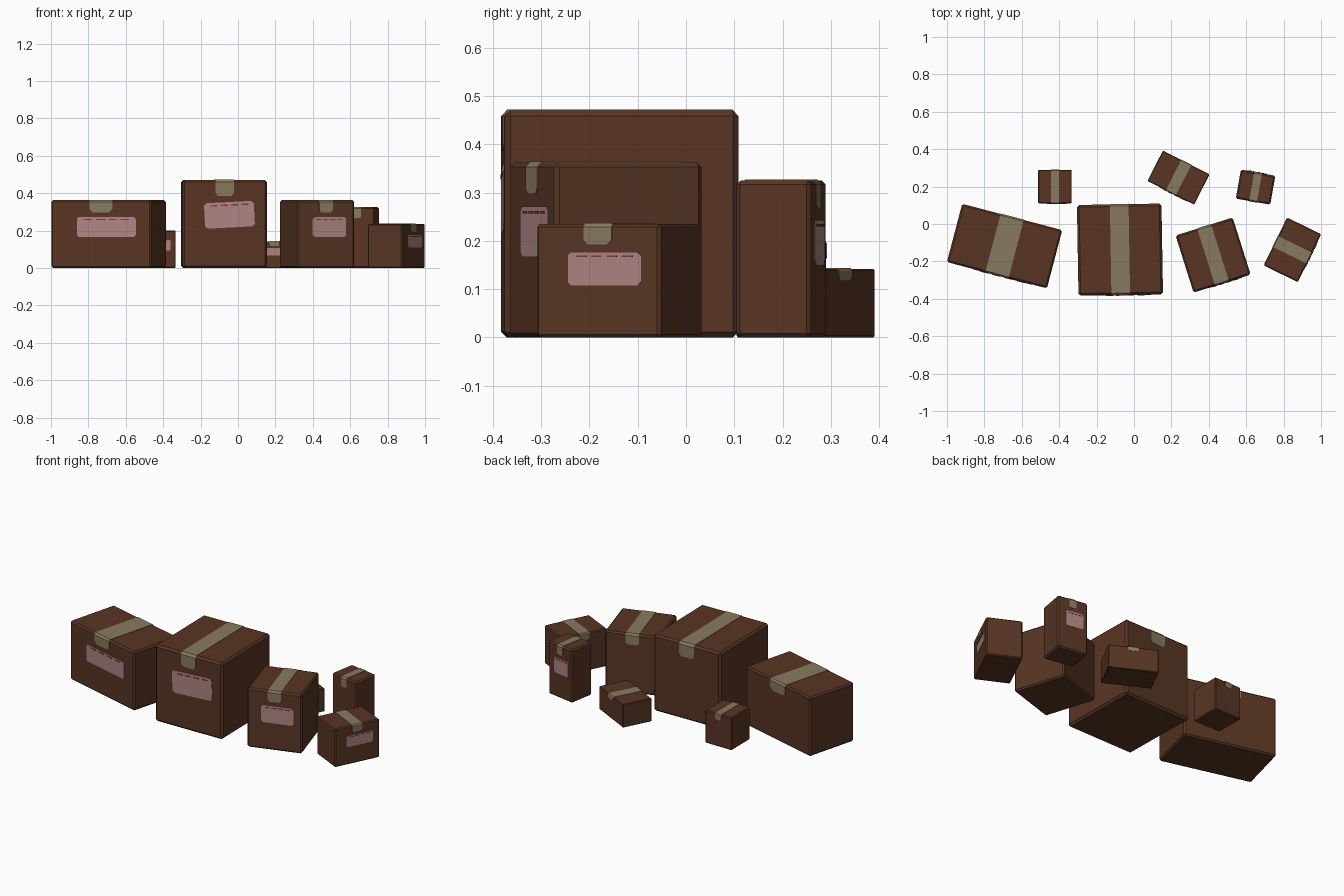
import bpy, bmesh, math
from mathutils import Matrix, Vector

if "Cube" in bpy.data.objects:
    bpy.data.objects.remove(bpy.data.objects["Cube"])


def make_material(name, rgb):
    m = bpy.data.materials.new(name)
    m.diffuse_color = (*rgb, 1.0)
    m.use_nodes = True
    m.node_tree.nodes["Principled BSDF"].inputs["Base Color"].default_value = m.diffuse_color
    return m


CARD = make_material("brown cardboard", (0.098, 0.036, 0.017))
TAPE = make_material("beige tape", (0.245, 0.195, 0.115))
LABEL = make_material("pale pink label", (0.42, 0.235, 0.23))
RED = make_material("red print", (0.30, 0.03, 0.035))


def finish(bm, name, mat, place):
    bmesh.ops.recalc_face_normals(bm, faces=bm.faces)
    mesh = bpy.data.meshes.new(name)
    bm.to_mesh(mesh)
    bm.free()
    mesh.materials.append(mat)
    ob = bpy.data.objects.new(name, mesh)
    ob.matrix_world = place
    bpy.context.collection.objects.link(ob)
    return ob


def carton(name, w, d, h, place):
    # box body with lightly chamfered edges
    b = 0.025 * h
    bm = bmesh.new()
    bmesh.ops.create_cube(bm, size=1)
    bmesh.ops.scale(bm, vec=(w, d, h), verts=bm.verts)
    bmesh.ops.translate(bm, vec=(0, 0, h / 2), verts=bm.verts)
    bmesh.ops.bevel(bm, geom=bm.edges[:], offset=b, segments=1, affect='EDGES')
    finish(bm, name + "_body", CARD, place)


def tape(name, d, h, tw, place):
    # strip over the top that folds down both ends, with clipped tips
    b, drop, t = 0.025 * h, 0.18 * h, 0.002
    c = 0.15 * tw
    y = d / 2 + t
    half = [(y, h - drop, tw / 2 - c), (y, h - drop + c, tw / 2),
            (y, h - b, tw / 2), (y - b, h + t, tw / 2)]
    rows = [(-p[0], p[1], p[2]) for p in half] + half[::-1]
    bm = bmesh.new()
    prev = None
    for py, pz, hw in rows:
        row = [bm.verts.new((-hw, py, pz)), bm.verts.new((hw, py, pz))]
        if prev:
            bm.faces.new((prev[0], prev[1], row[1], row[0]))
        prev = row
    ob = finish(bm, name + "_tape", TAPE, place)
    mod = ob.modifiers.new("thickness", 'SOLIDIFY')
    mod.thickness = 0.003


def plate(name, mat, cx, cz, w, h, y, thick, clip, tilt, place):
    # thin upright sheet with clipped corners
    pts = []
    for sx, sz in ((1, 1), (-1, 1), (-1, -1), (1, -1)):
        a = (sx * (w / 2 - clip), sz * h / 2)
        b = (sx * w / 2, sz * (h / 2 - clip))
        pts += [b, a] if sx * sz > 0 else [a, b]
    bm = bmesh.new()
    face = bm.faces.new([bm.verts.new((px, 0, pz)) for px, pz in pts])
    ext = bmesh.ops.extrude_face_region(bm, geom=[face])
    moved = [g for g in ext["geom"] if isinstance(g, bmesh.types.BMVert)]
    bmesh.ops.translate(bm, vec=Vector((0, -thick, 0)), verts=moved)
    bmesh.ops.transform(bm, matrix=Matrix.Translation((cx, y, cz))
                        @ Matrix.Rotation(-tilt, 4, 'Y'), verts=bm.verts)
    finish(bm, name, mat, place)


def parcel(name, x, y, w, d, h, angle, tw, tilt=0.0):
    place = Matrix.Translation((x, y, 0)) @ Matrix.Rotation(math.radians(angle), 4, 'Z')
    tilt = math.radians(tilt)
    carton(name, w, d, h, place)
    tape(name, d, h, tw, place)
    cx, cz, lw, lh = 0.055 * w, 0.605 * h, 0.59 * w, 0.29 * h
    plate(name + "_label", LABEL, cx, cz, lw, lh, -d / 2 + 0.001,
          0.003, 0.1 * lh, tilt, place)
    # broken red line along the top of the label
    for i in range(4):
        off = (i - 1.5) * 0.21 * lw
        plate(f"{name}_red_dash_{i}", RED, cx + off, cz + 0.38 * lh + off * math.tan(tilt),
              0.14 * lw, 0.05 * lh, -d / 2 - 0.001, 0.003, 0.01 * lh, tilt, place)


# name, centre x, centre y, width, depth, height, turn, tape width, label tilt
parcel("wide_box", -0.692, -0.118, 0.553, 0.322, 0.362, -14.7, 0.128)
parcel("large_box", -0.075, -0.137, 0.452, 0.485, 0.47, 1.0, 0.10, 3)
parcel("cube_box", 0.423, -0.166, 0.32, 0.32, 0.362, 17.5, 0.078)
parcel("side_box", 0.847, -0.138, 0.285, 0.203, 0.235, 64, 0.065)
parcel("small_box", -0.423, 0.20, 0.18, 0.18, 0.20, 0, 0.042)
parcel("flat_box", 0.238, 0.248, 0.28, 0.182, 0.142, -27, 0.06)
parcel("tall_box", 0.650, 0.197, 0.187, 0.157, 0.325, 170, 0.042)
